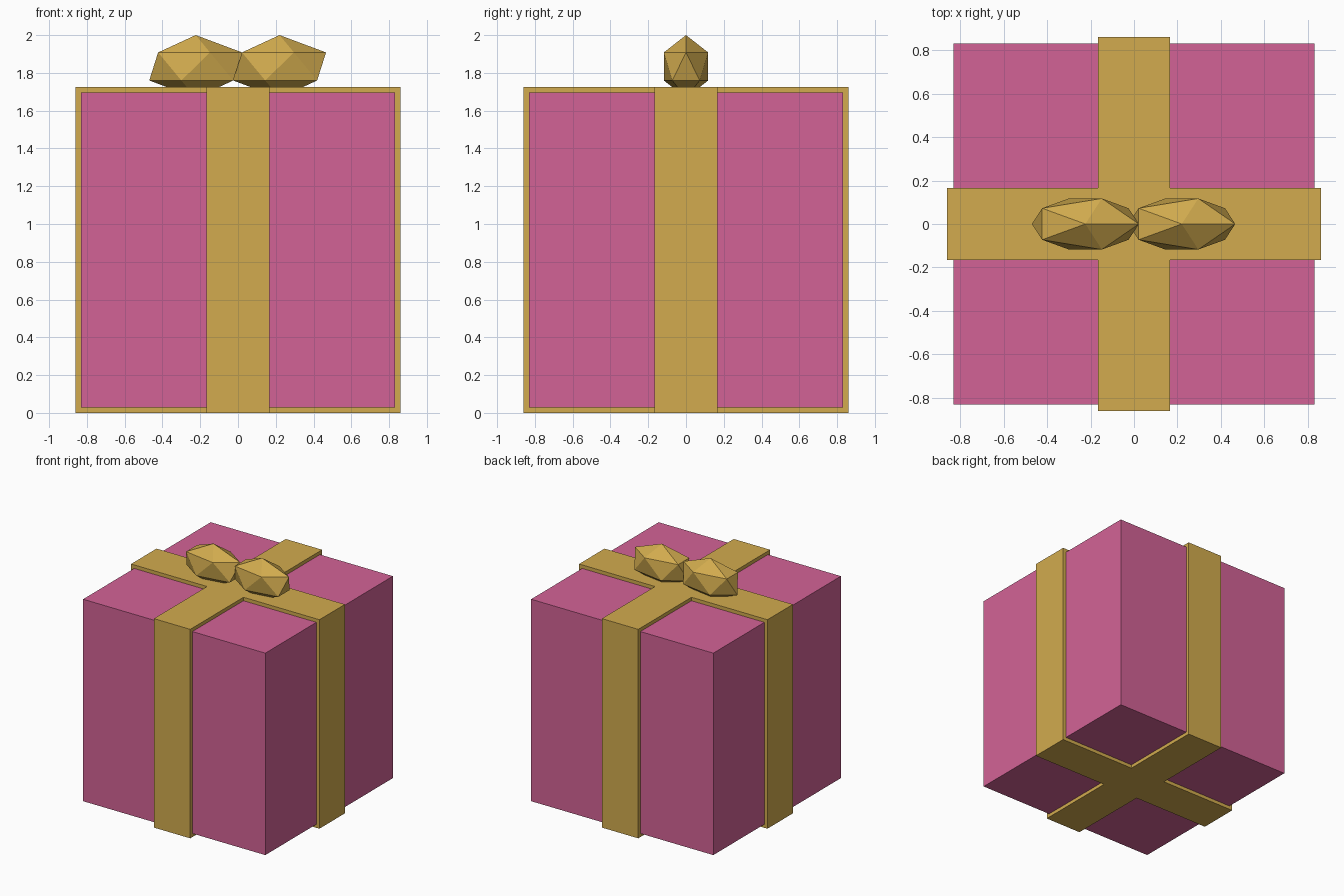
import bpy, bmesh
from mathutils import Matrix

if "Cube" in bpy.data.objects:
    bpy.data.objects.remove(bpy.data.objects["Cube"])


def material(name, color):
    m = bpy.data.materials.new(name)
    m.diffuse_color = (*color, 1.0)
    m.use_nodes = True
    m.node_tree.nodes["Principled BSDF"].inputs["Base Color"].default_value = m.diffuse_color
    return m


PINK = material("pink_paper", (0.65, 0.124, 0.305))
GOLD = material("gold_ribbon", (0.645, 0.41, 0.077))


def add_object(name, bm, mat):
    bmesh.ops.recalc_face_normals(bm, faces=bm.faces)
    mesh = bpy.data.meshes.new(name)
    bm.to_mesh(mesh)
    bm.free()
    mesh.materials.append(mat)
    obj = bpy.data.objects.new(name, mesh)
    bpy.context.collection.objects.link(obj)
    return obj


HALF, BOX, BAND, TOP, LIP = 0.86, 0.832, 0.166, 1.725, 0.029

# Wrapped box, slightly smaller than the ribbon on every side
bm = bmesh.new()
size = Matrix.Diagonal((2 * BOX, 2 * BOX, TOP - 2 * LIP, 1))
bmesh.ops.create_cube(bm, size=1, matrix=Matrix.Translation((0, 0, TOP / 2)) @ size)
add_object("gift_box", bm, PINK)

# Crossed ribbon: a plus-shaped outline extruded to full height
bm = bmesh.new()
arm = [(HALF, -BAND), (HALF, BAND), (BAND, BAND)]
outline = []
for _ in range(4):
    outline += arm
    arm = [(-y, x) for x, y in arm]
base = bm.faces.new([bm.verts.new((x, y, 0)) for x, y in outline])
top = bmesh.ops.extrude_face_region(bm, geom=[base], use_keep_orig=True)["geom"]
bmesh.ops.translate(bm, vec=(0, 0, TOP),
                    verts=[v for v in top if isinstance(v, bmesh.types.BMVert)])
add_object("ribbon", bm, GOLD)

# Bow loops: two stretched faceted balls sunk into the ribbon
for name, x in (("bow_loop_left", -0.224), ("bow_loop_right", 0.22)):
    bm = bmesh.new()
    scale = Matrix.Diagonal((0.275, 0.138, 0.166, 1))
    bmesh.ops.create_icosphere(bm, subdivisions=1, radius=1,
                               matrix=Matrix.Translation((x, 0, 1.834)) @ scale)
    add_object(name, bm, GOLD)
